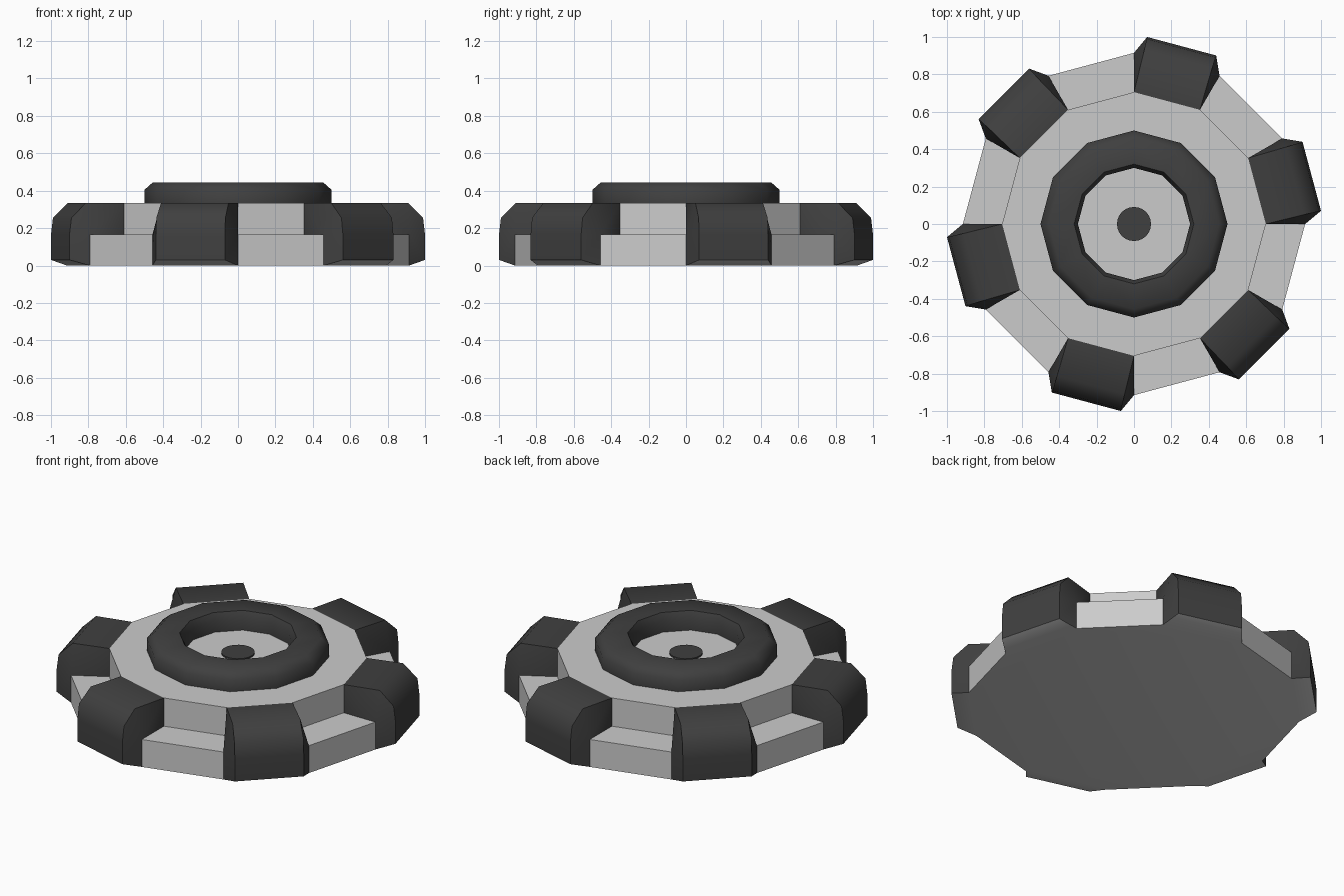
import bpy, bmesh
from math import sin, cos, pi, radians

if "Cube" in bpy.data.objects:
    bpy.data.objects.remove(bpy.data.objects["Cube"])

N = 12
dark = bpy.data.materials.new("dark_rubber")
dark.diffuse_color = (0.05, 0.05, 0.05, 1)
dark.use_nodes = True
dark.node_tree.nodes["Principled BSDF"].inputs["Base Color"].default_value = dark.diffuse_color

R_IN, R_OUT = 0.705, 0.915      # upper wall and lower wall radii
Z_STEP, Z_TOP = 0.165, 0.335


def polar(r, a, z):
    return (r * cos(a), r * sin(a), z)


def local(mid, u, t, z):
    # u = radial distance along the pad's middle, t = sideways offset
    return (u * cos(mid) - t * sin(mid), u * sin(mid) + t * cos(mid), z)


def finish(name, faces, mat=None, angle=40):
    bm = bmesh.new()
    for f in faces:
        bm.faces.new([bm.verts.new(p) for p in f])
    bmesh.ops.remove_doubles(bm, verts=bm.verts, dist=0.0005)
    bmesh.ops.recalc_face_normals(bm, faces=bm.faces)
    me = bpy.data.meshes.new(name)
    bm.to_mesh(me)
    bm.free()
    ob = bpy.data.objects.new(name, me)
    bpy.context.collection.objects.link(ob)
    if mat:
        me.materials.append(mat)
    bpy.ops.object.select_all(action='DESELECT')
    ob.select_set(True)
    bpy.context.view_layer.objects.active = ob
    bpy.ops.object.shade_smooth_by_angle(angle=radians(angle))
    return ob


# pad cross-section (u, t, z), outermost part
TOP = (0.892, 0.187, Z_TOP)
HIGH = (0.973, 0.191, 0.255)
MID = (0.984, 0.191, Z_STEP)
LOW = (0.984, 0.191, 0.03)


def pad_faces(mid):
    sides = []
    for s in (1, -1):
        a = mid + s * pi / N
        outer = [local(mid, u, s * t, z) for u, t, z in (TOP, HIGH, MID, LOW)]
        wall = [polar(R_IN, a, Z_TOP), polar(R_IN, a, Z_STEP),
                polar(R_OUT, a, Z_STEP), polar(R_OUT, a, 0)]
        sides.append((outer, wall))
    faces = []
    for (t, h, m, l), (i_top, i_bot, s_top, s_bot) in sides:
        faces += [[i_top, t, s_top], [i_top, s_top, i_bot],
                  [t, h, m, s_top], [s_top, m, l, s_bot]]
    (oa, wa), (ob, wb) = sides
    strip_a, strip_b = [wa[0]] + oa, [wb[0]] + ob
    for k in range(4):
        faces.append([strip_a[k], strip_b[k], strip_b[k + 1], strip_a[k + 1]])
    underside = [oa[3], ob[3], wb[3], wa[3]]
    return faces, underside


# stepped twelve-sided body, with open sides where the pads sit
body = [[polar(R_IN, 2 * pi * i / N, Z_TOP) for i in range(N)],
        [polar(R_OUT, 2 * pi * i / N, 0) for i in range(N)]]
pads = []
for i in range(N):
    a, b = 2 * pi * i / N, 2 * pi * (i + 1) / N
    if i % 2 == 0:
        faces, under = pad_faces((a + b) / 2)
        pads.append(faces)
        body.append(under)
    else:
        prof = [(R_IN, Z_TOP), (R_IN, Z_STEP), (R_OUT, Z_STEP), (R_OUT, 0)]
        for (r0, z0), (r1, z1) in zip(prof, prof[1:]):
            body.append([polar(r0, a, z0), polar(r0, b, z0),
                         polar(r1, b, z1), polar(r1, a, z1)])


def orient(ob, mid=None):
    # make open shells face away from the model's middle
    bm = bmesh.new()
    bm.from_mesh(ob.data)
    flip = []
    for f in bm.faces:
        c = f.calc_center_median()
        core = c.copy()
        if mid is None:
            core.x *= 0.8 * (c.z < Z_TOP - .01)
            core.y *= 0.8 * (c.z < Z_TOP - .01)
            core.z = 0.1
        else:
            core.x, core.y, core.z = local(mid, 0.82, 0, 0.18)
        if f.normal.dot(c - core) < 0:
            flip.append(f)
    bmesh.ops.reverse_faces(bm, faces=flip)
    bm.to_mesh(ob.data)
    bm.free()


orient(finish("body", body))

# six chunky edge pads
for k, faces in enumerate(pads):
    orient(finish(f"edge_pad_{k + 1}", faces, dark, 50), pi / N + k * pi / 3)

# raised ring on top
ring_prof = [(0.30, Z_TOP), (0.30, 0.405), (0.32, 0.445),
             (0.455, 0.445), (0.50, 0.405), (0.50, Z_TOP)]
ring = []
for i in range(N):
    a, b = 2 * pi * i / N, 2 * pi * (i + 1) / N
    for (r0, z0), (r1, z1) in zip(ring_prof, ring_prof[1:] + ring_prof[:1]):
        ring.append([polar(r0, a, z0), polar(r0, b, z0),
                     polar(r1, b, z1), polar(r1, a, z1)])
finish("top_ring", ring, dark, 50)

# small round button in the middle
bpy.ops.mesh.primitive_cylinder_add(vertices=24, radius=0.091, depth=0.01,
                                    location=(0, 0, Z_TOP + 0.004))
button = bpy.context.object
button.name = "centre_button"
button.data.materials.append(dark)
bpy.ops.object.shade_smooth_by_angle(angle=radians(40))
